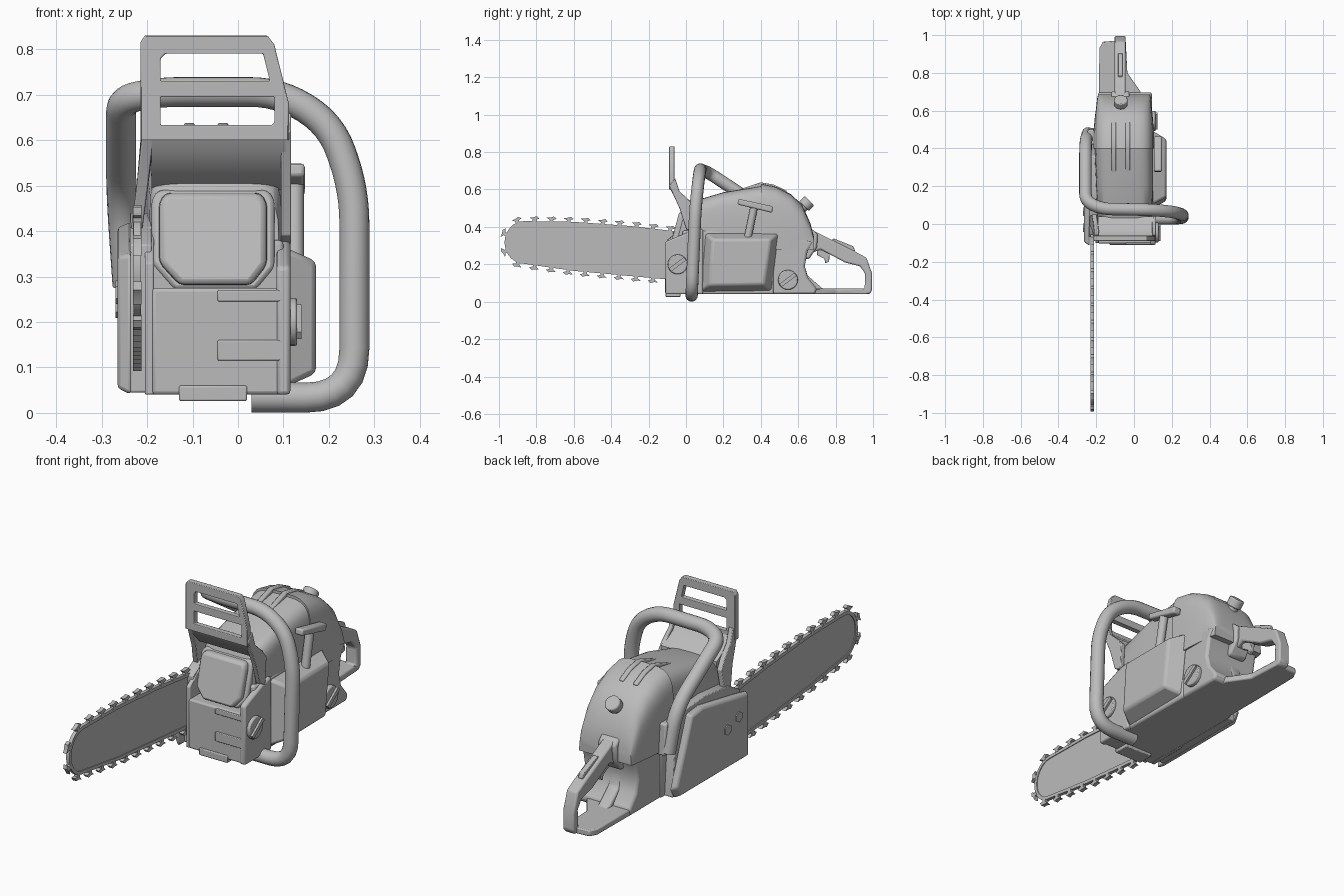
import bpy, bmesh, math
from mathutils import Vector

if "Cube" in bpy.data.objects:
    bpy.data.objects.remove(bpy.data.objects["Cube"])

grey = bpy.data.materials.new("grey")
grey.diffuse_color = (0.5, 0.5, 0.5, 1)
grey.use_nodes = True
grey.node_tree.nodes["Principled BSDF"].inputs["Base Color"].default_value = grey.diffuse_color


def finish(name, bm, bevel=0.0, angle=35):
    """Turn a bmesh into a named, shaded object."""
    bmesh.ops.remove_doubles(bm, verts=bm.verts, dist=1e-5)
    bmesh.ops.recalc_face_normals(bm, faces=bm.faces)
    me = bpy.data.meshes.new(name)
    bm.to_mesh(me)
    bm.free()
    me.materials.append(grey)
    me.polygons.foreach_set("use_smooth", [True] * len(me.polygons))
    me.set_sharp_from_angle(angle=math.radians(angle))
    ob = bpy.data.objects.new(name, me)
    bpy.context.collection.objects.link(ob)
    if bevel:
        m = ob.modifiers.new("bevel", 'BEVEL')
        m.width, m.segments, m.limit_method = bevel, 2, 'ANGLE'
        m.angle_limit = math.radians(30)
    return ob


def prism(name, outlines, axis, a, b, bevel=0.0, taper=1.0):
    """Extrude an outline (plus holes) along an axis from a to b, scaling the b end."""
    if not isinstance(outlines[0], list):
        outlines = [outlines]
    cu = bpy.data.curves.new(name, 'CURVE')
    cu.dimensions, cu.fill_mode, cu.extrude = '2D', 'BOTH', 0.5
    for pts in outlines:
        sp = cu.splines.new('POLY')
        sp.points.add(len(pts) - 1)
        for p, q in zip(sp.points, pts):
            p.co = (q[0], q[1], 0, 1)
        sp.use_cyclic_u = True
    tmp = bpy.data.objects.new("tmp", cu)
    bpy.context.collection.objects.link(tmp)
    dg = bpy.context.evaluated_depsgraph_get()
    me = bpy.data.meshes.new_from_object(tmp.evaluated_get(dg))
    bm = bmesh.new()
    bm.from_mesh(me)
    bpy.data.objects.remove(tmp)
    bpy.data.curves.remove(cu)
    bpy.data.meshes.remove(me)
    n = len(outlines[0])
    cx, cy = (sum(p[i] for p in outlines[0]) / n for i in (0, 1))
    for v in bm.verts:
        u, w, t = v.co
        if t > 0:
            u, w = cx + (u - cx) * taper, cy + (w - cy) * taper
        d = b if t > 0 else a
        v.co = {'x': (d, u, w), 'y': (u, d, w), 'z': (u, w, d)}[axis]
    bmesh.ops.remove_doubles(bm, verts=bm.verts, dist=1e-5)
    bmesh.ops.dissolve_limit(bm, angle_limit=0.01, verts=bm.verts, edges=bm.edges)
    return finish(name, bm, bevel)


def box(name, x0, x1, y0, y1, z0, z1, bevel=0.0):
    return prism(name, [(x0, y0), (x1, y0), (x1, y1), (x0, y1)], 'z', z0, z1, bevel)


def rod(name, p, q, r, seg=20, bevel=0.0):
    """Cylinder between two points."""
    p, q = Vector(p), Vector(q)
    bm = bmesh.new()
    bmesh.ops.create_cone(bm, cap_ends=True, segments=seg, radius1=r, radius2=r, depth=(q - p).length)
    rot = (q - p).to_track_quat('Z', 'Y')
    for v in bm.verts:
        v.co = rot @ v.co + (p + q) / 2
    return finish(name, bm, bevel)


def loft(name, sections, zb, n=14, power=0.48):
    """Shell from rounded sections (y, x_left, x_right, z_shoulder, z_top)."""
    bm = bmesh.new()
    rings = []
    for y, xl, xr, zs, zt in sections:
        c, h = (xl + xr) / 2, (xr - xl) / 2
        ring = [(xr, zb)]
        for i in range(n + 1):
            t = math.pi * i / n
            co, si = math.cos(t), max(0, math.sin(t))
            ring.append((c + h * math.copysign(abs(co) ** power, co), zs + (zt - zs) * si ** power))
        ring.append((xl, zb))
        rings.append([bm.verts.new((x, y, z)) for x, z in ring])
    for r, s in zip(rings, rings[1:]):
        for i in range(len(r)):
            j = (i + 1) % len(r)
            bm.faces.new((r[i], r[j], s[j], s[i]))
    bm.faces.new(rings[0])
    bm.faces.new(rings[-1])
    return finish(name, bm, angle=40)


def tube(name, pts, r, corner=0.08):
    """Bent pipe with rounded corners."""
    P = [Vector(p) for p in pts]
    path = [P[0]]
    for a, b, c in zip(P, P[1:], P[2:]):
        k = min(corner, (a - b).length * .48, (c - b).length * .48)
        s, e = b + (a - b).normalized() * k, b + (c - b).normalized() * k
        path += [s.lerp(b, t).lerp(b.lerp(e, t), t) for t in (i / 6 for i in range(7))]
    path.append(P[-1])
    bm = bmesh.new()
    rings = []
    side = Vector((0, 1, 0.01))
    for i, p in enumerate(path):
        t = (path[min(i + 1, len(path) - 1)] - path[max(i - 1, 0)]).normalized()
        side = (side - t * side.dot(t)).normalized()
        w = t.cross(side)
        rings.append([bm.verts.new(p + r * (side * math.cos(k * math.tau / 16) + w * math.sin(k * math.tau / 16)))
                      for k in range(16)])
    for a, b in zip(rings, rings[1:]):
        for k in range(16):
            bm.faces.new((a[k], a[k - 1], b[k - 1], b[k]))
    bm.faces.new(rings[0])
    bm.faces.new(rings[-1])
    return finish(name, bm)


# Guide bar, chain rim and cutters
tip = [(-.865 - .105 * math.sin(t), .317 + .114 * math.cos(t)) for t in (math.pi * i / 16 for i in range(17))]
path = [Vector(p) for p in [(.0, .37), (-.3, .405), (-.6, .427)] + tip + [(-.6, .165), (-.3, .137), (.0, .11)]]
inner = []
for i, p in enumerate(path):
    t = (path[min(i + 1, len(path) - 1)] - path[max(i - 1, 0)]).normalized()
    inner.append(p + Vector((-t.y, t.x)) * .016)
prism("guide_bar", [tuple(p) for p in inner], 'x', -.226, -.217)
prism("chain_rim", [tuple(p) for p in path + inner[::-1]], 'x', -.230, -.213)
shape = [(-.011, -.004), (-.009, .008), (-.027, .015), (-.012, .027), (.006, .021), (.027, .02), (.009, .008), (.011, -.004)]
left, gap = .085, .091
for p, q in zip(path, path[1:]):
    t, L = (q - p).normalized(), (q - p).length
    out = Vector((t.y, -t.x))
    while left < L:
        c = p + t * left
        prism("chain_cutter", [tuple(c + t * u + out * w) for u, w in shape], 'x', -.231, -.212)
        left += gap
    left -= L

# Crankcase, front block, fuel tank
box("crankcase", -.195, .10, -.02, .47, .04, .38, .01)
box("front_block", -.19, .10, -.103, .0, .04, .275, .008)
prism("fuel_tank", [(.43, .04), (.69, .04), (.70, .07), (.65, .13), (.635, .19), (.65, .27), (.68, .32), (.43, .38)],
      'x', -.19, .095, .012)
box("front_foot", -.13, .02, -.11, -.03, .026, .06, .004)
for z0, z1 in ((.245, .27), (.115, .16)):
    box("front_ledge", -.045, .10, -.110, -.09, z0, z1, .003)
prism("front_right_wall", [(-.11, .04), (.09, .04), (.09, .39), (.02, .375), (-.09, .33), (-.11, .32)], 'x', .085, .115, .008)
prism("front_left_wall", [(-.10, .04), (.1, .04), (.1, .42), (0, .41), (-.10, .33)], 'x', -.205, -.185, .004)

# Muffler, leaning back under the guard
muffler = prism("muffler", [(-.19, .33), (-.14, .272), (.04, .272), (.08, .32), (.08, .47), (.065, .49), (-.175, .49),
                            (-.19, .47)], 'y', .05, -.06, .01)
face = prism("muffler_face", [(-.175, .33), (-.13, .28), (.03, .28), (.065, .325), (.065, .465), (.05, .485),
                              (-.16, .485), (-.175, .465)], 'y', -.05, -.09, .012, .97)
for ob in (muffler, face):
    for v in ob.data.vertices:
        v.co.y += (v.co.z - .28) * .27

# Top cover, rear filter cover, raised ridges
loft("top_cover", [(0, -.19, .09, .36, .49), (.03, -.195, .095, .42, .535), (.2, -.20, .10, .44, .585),
                   (.42, -.21, .10, .44, .622)], .3)
loft("filter_cover", [(.40, -.215, .105, .42, .632), (.48, -.215, .105, .41, .615), (.56, -.208, .10, .38, .575),
                      (.62, -.20, .093, .35, .52), (.665, -.195, .09, .32, .42), (.685, -.19, .085, .3, .345)], .28)
for x in (-.107, -.033):
    prism("cover_ridge", [(.24, .585), (.40, .638), (.47, .626), (.54, .592), (.5, .52), (.3, .52)],
          'x', x - .012, x + .012, .005)

# Left clutch cover with bar nuts
prism("clutch_cover", [(-.115, .04), (.43, .04), (.46, .09), (.34, .41), (.25, .42), (-.02, .37), (-.115, .35)],
      'x', -.235, -.265, .008, .93)
prism("clutch_backing", [(-.07, .045), (.44, .045), (.42, .3), (.36, .43), (.2, .44), (.02, .42), (-.07, .37)],
      'x', -.19, -.238, .004)
for y, z in ((-.02, .265), (.065, .235)):
    rod("bar_nut", (-.25, y, z), (-.27, y, z), .026, seg=6)

# Right starter cover
prism("starter_cover", [(.075, .05), (.46, .055), (.50, .37), (.10, .37)], 'x', .09, .172, .012, .77)

# Pull starter grip
rod("pull_stem", (.125, .33, .34), (.125, .365, .51), .02)
prism("pull_grip", [(.275, .52), (.28, .55), (.465, .51), (.46, .475)], 'x', .105, .147, .008)

# Slotted caps on the right side
for y, z, x in ((-.045, .20, .105), (.545, .117, .09)):
    rod("cap", (x - .03, y, z), (x + .025, y, z), .053, bevel=.005)
    d, e = Vector((.04, .03)), Vector((-.006, .008))
    c = Vector((y, z))
    prism("cap_rib", [tuple(c + s * d + k * e) for s, k in ((1, 1), (-1, 1), (-1, -1), (1, -1))], 'x', x + .02, x + .035)

# Filler knob at the back of the filter cover
rod("knob_neck", (-.07, .59, .47), (-.07, .64, .52), .026)
rod("knob_head", (-.07, .63, .51), (-.07, .66, .54), .036, bevel=.006)

# Wrap-around front handle
tube("wrap_handle", [(.03, .03, .034), (.256, .03, .033), (.256, .05, .49), (.205, .065, .635), (.09, .075, .706),
                     (-.17, .08, .706), (-.257, .12, .69), (-.257, .44, .48), (-.243, .48, .28)], .033, .11)
box("handle_foot", .04, .1, 0, .06, .03, .06, .006)
prism("handle_clamp", [(.42, .27), (.51, .27), (.50, .42), (.42, .42)], 'x', -.19, -.245, .008)

# Front hand guard: slotted plate, curved skirt and side arms
prism("hand_guard", [[(-.215, .60), (.112, .60), (.112, .68), (.08, .81), (.065, .83), (-.205, .83), (-.215, .815)],
                     [(-.17, .633), (.075, .633), (.08, .64), (.08, .695), (-.17, .695)],
                     [(-.17, .73), (.07, .73), (.055, .79), (-.16, .79), (-.17, .78)]], 'y', -.09, -.062, .003)
prism("guard_skirt", [(-.09, .615), (-.062, .615), (-.035, .575), (.04, .53), (.04, .49), (-.02, .52), (-.07, .575)],
      'x', -.19, .105)
arm = [(-.09, .62), (-.058, .66), (-.035, .59), (.02, .54), (.05, .5), (.04, .37), (.0, .39), (-.035, .5)]
prism("guard_arm", arm, 'x', .095, .117, .003)
left_arm = prism("guard_arm", arm, 'x', -.210, -.185, .003)
for v in left_arm.data.vertices:
    v.co.x -= max(0, .6 - v.co.z) * .13

# Rear handle loop, base, trigger and throttle lock
prism("rear_handle", [[(.6, .04), (.98, .04), (.995, .06), (.995, .15), (.965, .235), (.9, .27), (.69, .375), (.6, .39)],
                      [(.645, .25), (.72, .28), (.85, .21), (.93, .19), (.958, .15), (.955, .07), (.73, .07), (.65, .14),
                       (.635, .19)]], 'x', -.102, -.044, .01)
prism("rear_base", [(-.187, .6), (-.183, .93), (-.165, .965), (-.1, .97), (-.044, .97), (-.035, .80), (.035, .70), (.06, .6)],
      'z', .04, .07, .006)
prism("trigger", [(.70, .28), (.77, .27), (.765, .215), (.745, .205), (.74, .23), (.70, .25)], 'x', -.083, -.063, .003)
prism("throttle_lock", [(.77, .325), (.79, .338), (.895, .296), (.905, .27), (.85, .27)], 'x', -.085, -.061, .004)
prism("handle_mount", [(.6, .22), (.66, .23), (.70, .29), (.705, .36), (.68, .385), (.6, .4)], 'x', -.12, -.025, .01)
